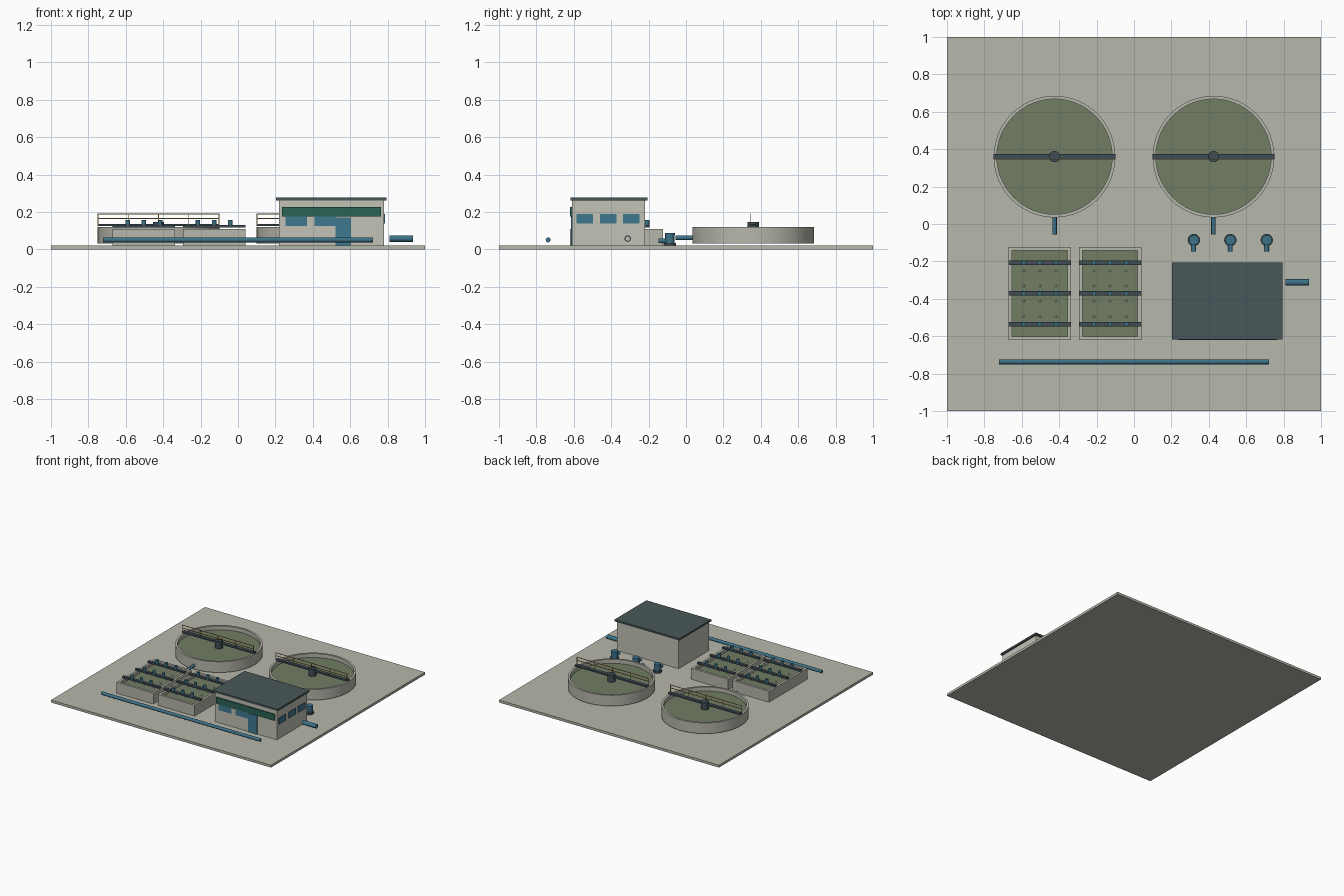
import bpy, bmesh, math
from mathutils import Matrix, Vector

cube = bpy.data.objects.get("Cube")
if cube:
    bpy.data.objects.remove(cube, do_unlink=True)


def material(name, r, g, b):
    m = bpy.data.materials.new(name)
    m.use_nodes = True
    m.diffuse_color = (r, g, b, 1)
    m.node_tree.nodes["Principled BSDF"].inputs["Base Color"].default_value = (r, g, b, 1)
    return m


concrete = material("concrete", 0.47, 0.475, 0.41)
plaster = material("wall plaster", 0.54, 0.54, 0.47)
water = material("green water", 0.165, 0.205, 0.125)
slate = material("slate roof", 0.066, 0.095, 0.1)
steel = material("dark steel", 0.05, 0.075, 0.09)
teal = material("teal pipe", 0.045, 0.17, 0.25)
glass = material("blue glass", 0.05, 0.19, 0.28)
green = material("green band", 0.024, 0.125, 0.09)
orange = material("orange railing", 0.55, 0.28, 0.06)
white = material("white foam", 0.75, 0.78, 0.75)


def finish(name, bm, mat, smooth=False):
    bmesh.ops.recalc_face_normals(bm, faces=bm.faces)
    me = bpy.data.meshes.new(name)
    bm.to_mesh(me)
    bm.free()
    me.materials.append(mat)
    ob = bpy.data.objects.new(name, me)
    bpy.context.collection.objects.link(ob)
    if smooth:
        bpy.ops.object.select_all(action="DESELECT")
        ob.select_set(True)
        bpy.context.view_layer.objects.active = ob
        bpy.ops.object.shade_smooth_by_angle(angle=math.radians(35))
    return ob


def add_box(bm, x, y, z):
    """Box from three (low, high) ranges."""
    size = [b - a for a, b in (x, y, z)]
    mid = [(a + b) / 2 for a, b in (x, y, z)]
    bmesh.ops.create_cube(bm, size=1, matrix=Matrix.Translation(mid) @ Matrix.Diagonal((*size, 1)))


def box(name, x, y, z, mat):
    bm = bmesh.new()
    add_box(bm, x, y, z)
    return finish(name, bm, mat)


def rod(name, start, end, r, mat, sides=24):
    """Solid cylinder between two points."""
    a, b = Vector(start), Vector(end)
    turn = (b - a).to_track_quat("Z", "Y").to_matrix().to_4x4()
    bm = bmesh.new()
    bmesh.ops.create_cone(bm, cap_ends=True, segments=sides, radius1=r, radius2=r,
                          depth=(b - a).length, matrix=Matrix.Translation((a + b) / 2) @ turn)
    return finish(name, bm, mat, True)


def lathe(name, profile, matrix, mat, sides):
    """Closed (radius, height) profile turned about its axis."""
    bm = bmesh.new()
    vs = [bm.verts.new((r, 0, z)) for r, z in profile]
    es = [bm.edges.new((vs[i - 1], vs[i])) for i in range(len(vs))]
    bmesh.ops.spin(bm, geom=vs + es, cent=(0, 0, 0), axis=(0, 0, 1),
                   angle=math.tau, steps=sides, use_merge=True)
    bmesh.ops.remove_doubles(bm, verts=bm.verts, dist=1e-5)
    bmesh.ops.transform(bm, matrix=matrix, verts=bm.verts)
    return finish(name, bm, mat, True)


GROUND = 0.02
box("ground_slab", (-1, 1), (-1, 1), (0, GROUND), concrete)

# Round settling tanks, each with a bridge, hub, railing and drain
for side, cx in (("right", -0.425), ("left", 0.425)):
    cy, r = 0.36, 0.325
    x0, x1 = cx - r, cx + r
    lathe(f"{side}_round_tank_wall", [(r, 0.032), (r, 0.12), (r - 0.017, 0.12), (r - 0.017, 0.032)],
          Matrix.Translation((cx, cy, 0)), concrete, 64)
    rod(f"{side}_round_tank_water", (cx, cy, 0.033), (cx, cy, 0.088), r - 0.016, water, 64)
    box(f"{side}_tank_bridge", (x0, x1), (cy - 0.014, cy + 0.014), (0.124, 0.137), steel)
    rod(f"{side}_tank_hub", (cx, cy, 0.08), (cx, cy, 0.147), 0.03, steel)
    bm = bmesh.new()
    ry = cy - 0.014
    for z in (0.165, 0.19):
        add_box(bm, (x0, x1), (ry - 0.002, ry + 0.002), (z - 0.002, z + 0.002))
    for i in range(5):
        px = x0 + 0.002 + i * (2 * r - 0.004) / 4
        add_box(bm, (px - 0.002, px + 0.002), (ry - 0.002, ry + 0.002), (0.13, 0.19))
    finish(f"{side}_bridge_railing", bm, orange)
    rod(f"{side}_tank_drain_pipe", (cx, 0.035, 0.062), (cx, -0.055, 0.062), 0.012, teal)

# Rectangular aeration basins with three walkways and nine mixers each
for side, cx in (("right", -0.503), ("left", -0.128)):
    hx, y0, y1, t, top = 0.167, -0.62, -0.122, 0.019, 0.11
    bm = bmesh.new()
    for s in (-1, 1):
        add_box(bm, sorted((cx + s * hx, cx + s * (hx - t))), (y0, y1), (GROUND, top))
    for ya, yb in ((y0, y0 + t), (y1 - t, y1)):
        add_box(bm, (cx - hx + t, cx + hx - t), (ya, yb), (GROUND, top))
    finish(f"{side}_basin_walls", bm, concrete)
    box(f"{side}_basin_water", (cx - hx + t, cx + hx - t), (y0 + t, y1 - t), (GROUND, 0.085), water)
    for i, wy in enumerate((-0.535, -0.371, -0.208)):
        box(f"{side}_basin_walkway_{i + 1}", (cx - hx, cx + hx), (wy - 0.012, wy + 0.012),
            (0.117, 0.13), steel)
        for k in (-1, 0, 1):
            mx = cx + k * 0.086
            rod(f"{side}_mixer_{i + 1}_{k + 2}", (mx, wy, 0.128), (mx, wy, 0.158), 0.012, teal, 16)
    bm = bmesh.new()
    for by in (-0.495, -0.41, -0.33, -0.25):
        for k in (-1, 0, 1):
            bmesh.ops.create_icosphere(bm, subdivisions=1, radius=0.007,
                                       matrix=Matrix.Translation((cx + k * 0.086, by, 0.086)))
    finish(f"{side}_basin_bubbles", bm, white)

# Control building
bx0, bx1, by0, by1 = 0.22, 0.78, -0.61, -0.22
box("building_walls", (bx0, bx1), (by0, by1), (GROUND, 0.262), plaster)
box("building_roof", (0.203, 0.793), (-0.618, -0.205), (0.262, 0.277), slate)
box("front_band", (0.235, 0.765), (by0 - 0.01, by0), (0.176, 0.228), green)
for i, x in enumerate(((0.255, 0.37), (0.41, 0.525))):
    box(f"front_window_{i + 1}", x, (by0 - 0.005, by0), (0.126, 0.19), glass)
box("front_door", (0.52, 0.605), (by0 - 0.006, by0), (GROUND, 0.172), glass)
for i, cy in enumerate((-0.541, -0.415, -0.292)):
    box(f"side_window_{i + 1}", (bx1, bx1 + 0.006), (cy - 0.044, cy + 0.044), (0.14, 0.19), glass)

# Pumps behind the building
for i, px in enumerate((0.32, 0.515, 0.71)):
    py = -0.086
    rod(f"pump_{i + 1}_base", (px, py, GROUND), (px, py, 0.035), 0.033, steel)
    rod(f"pump_{i + 1}_body", (px, py, 0.035), (px, py, 0.077), 0.025, teal)
    rod(f"pump_{i + 1}_cap", (px, py, 0.077), (px, py, 0.088), 0.027, teal)
    rod(f"pump_{i + 1}_outlet", (px, py, 0.046), (px, py - 0.06, 0.046), 0.012, teal)

# Long supply pipe and open outfall pipe
rod("supply_pipe", (-0.722, -0.737, 0.051), (0.722, -0.737, 0.051), 0.013, teal)
lathe("outfall_pipe", [(0.017, 0), (0.017, 0.125), (0.012, 0.125), (0.012, 0)],
      Matrix.Translation((0.81, -0.312, 0.058)) @ Matrix.Rotation(math.pi / 2, 4, "Y"), teal, 24)
